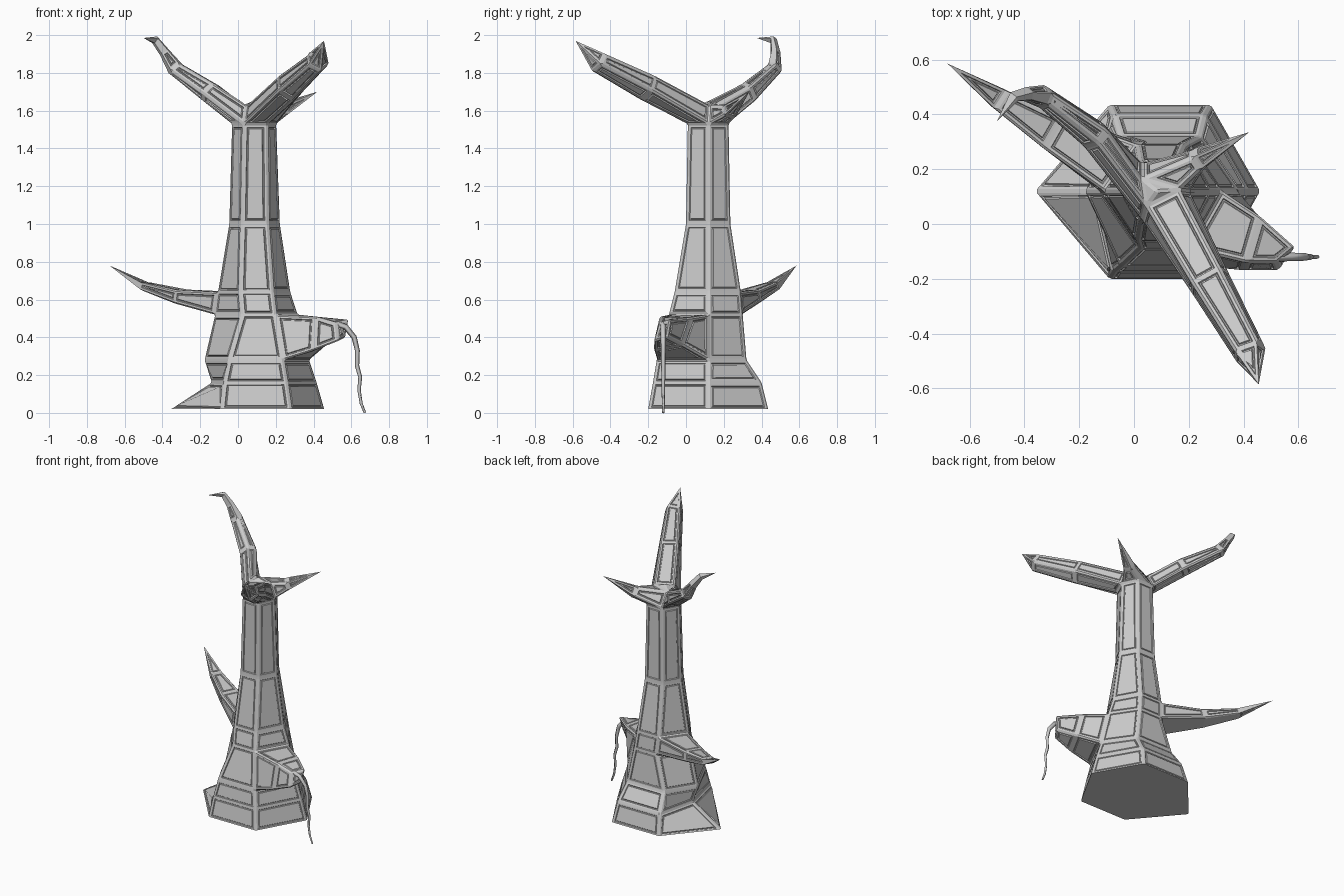
import bpy, bmesh, math
from mathutils import Vector

if "Cube" in bpy.data.objects:
    bpy.data.objects.remove(bpy.data.objects["Cube"])

bm = bmesh.new()
fine = set()          # vertices at thin twig ends, left unbevelled


def bridge(a, b):
    n = len(a)
    for i in range(n):
        bm.faces.new((a[i], a[(i + 1) % n], b[(i + 1) % n], b[i]))


def grow(loop, path):
    """Extrude a limb from a loop of verts along (centre, radius); last entry is the tip."""
    prev = sum((v.co for v in loop), Vector()) / len(loop)
    offs = [v.co - prev for v in loop]
    pts = [Vector(p) for p, r in path]
    for i, (p, r) in enumerate(path[:-1]):
        d = ((pts[i + 1] - pts[i]).normalized() + (pts[i] - prev).normalized()).normalized()
        offs = [(o - d * o.dot(d)).normalized() for o in offs]
        ring = [bm.verts.new(pts[i] + o * r) for o in offs]
        if r < 0.035:
            fine.update(ring)
        bridge(loop, ring)
        loop, prev = ring, pts[i]
    tip = bm.verts.new(pts[-1])
    fine.add(tip)
    for i in range(len(loop)):
        bm.faces.new((loop[i], loop[(i + 1) % len(loop)], tip))


# Trunk: six-sided rings (z, left, mid-left, mid-right, right, front, back)
YM = 0.12
profile = [
    (0.02, -0.36, -0.09, 0.28, 0.46, -0.20, 0.435),
    (0.16, -0.14, -0.075, 0.26, 0.42, -0.175, 0.40),
    (0.28, -0.18, -0.05, 0.24, 0.38, -0.155, 0.32),
    (0.52, -0.125, 0.02, 0.20, 0.32, -0.09, 0.30),
    (0.64, -0.11, 0.01, 0.185, 0.28, -0.06, 0.29),
    (1.00, -0.05, 0.02, 0.16, 0.225, 0.00, 0.235),
    (1.53, -0.035, 0.03, 0.155, 0.205, 0.01, 0.225),
]
rings = []
for z, xl, x1, x2, xr, yf, yb in profile:
    rings.append([bm.verts.new((x, y, z)) for x, y in
                  ((xr, YM), (x2, yb), (x1, yb), (xl, YM), (x1, yf), (x2, yf))])
bm.faces.new(rings[0][::-1])
limb_holes = {(3, 2), (2, 5)}      # faces that limbs grow from
for j in range(len(rings) - 1):
    for k in range(6):
        if (j, k) not in limb_holes:
            m = (k + 1) % 6
            bm.faces.new((rings[j][k], rings[j][m], rings[j + 1][m], rings[j + 1][k]))

# Low left branch
a, b = rings[3], rings[4]
grow([a[2], a[3], b[3], b[2]],
     [((-0.30, 0.335, 0.615), 0.075), ((-0.49, 0.455, 0.67), 0.045), ((-0.68, 0.585, 0.78), 0)])

# Broken stub at front right
a, b = rings[2], rings[3]
loop = [a[5], a[0], b[0], b[5]]
for quad in (((0.40, -0.17, 0.33), (0.47, -0.02, 0.36), (0.46, 0.03, 0.505), (0.41, -0.14, 0.51)),
             ((0.53, -0.17, 0.38), (0.57, -0.10, 0.40), (0.59, -0.085, 0.495), (0.52, -0.14, 0.475))):
    ring = [bm.verts.new(p) for p in quad]
    bridge(loop, ring)
    loop = ring
bm.faces.new(loop)

# Crown: small raised triangle between three top branches
h = rings[-1]
ab, bc, ca = [bm.verts.new(p) for p in
              ((0.045, 0.065, 1.63), (0.03, 0.165, 1.63), (0.165, 0.125, 1.63))]
peak = bm.verts.new((0.085, 0.12, 1.655))
for p, q in ((ab, bc), (bc, ca), (ca, ab)):
    bm.faces.new((p, q, peak))
grow([h[4], h[5], h[0], ca, ab],
     [((0.275, -0.21, 1.73), 0.083), ((0.42, -0.465, 1.86), 0.064), ((0.455, -0.585, 1.97), 0)])
grow([h[2], h[3], h[4], ab, bc],
     [((-0.14, 0.325, 1.69), 0.063), ((-0.33, 0.465, 1.82), 0.045),
      ((-0.39, 0.472, 1.91), 0.028), ((-0.44, 0.462, 1.975), 0.022), ((-0.50, 0.375, 1.985), 0)])
grow([h[0], h[1], h[2], bc, ca],
     [((0.235, 0.235, 1.60), 0.045), ((0.42, 0.335, 1.70), 0)])

# Narrow chamfered strips along the hard edges
bmesh.ops.recalc_face_normals(bm, faces=bm.faces)
edges = [e for e in bm.edges
         if not fine.intersection(e.verts) and e.calc_face_angle(0) > math.radians(5)
         and e.verts[0].co.z + e.verts[1].co.z > 0.05]
bmesh.ops.bevel(bm, geom=edges, offset=0.008, offset_type='OFFSET', segments=1,
                profile=0.5, affect='EDGES', clamp_overlap=False)

# Shallow groove framing every large bark panel
panels = [f for f in bm.faces if f.calc_area() > 0.004
          and f.calc_area() / f.calc_perimeter() > 0.011 and f.normal.z > -0.95]
for thickness, depth in ((0.010, 0.0), (0.003, -0.006), (0.004, 0.0), (0.003, 0.006)):
    bmesh.ops.inset_individual(bm, faces=panels, thickness=thickness, depth=depth,
                               use_even_offset=True)
mesh = bpy.data.meshes.new("tree_trunk")
bm.to_mesh(mesh)
bm.free()
bpy.context.collection.objects.link(bpy.data.objects.new("tree_trunk", mesh))

# Hanging vine on the stub
curve = bpy.data.curves.new("hanging_vine", 'CURVE')
curve.dimensions = '3D'
curve.bevel_depth = 0.013
curve.bevel_resolution = 0
curve.use_fill_caps = True
path = [(0.52, 0.47), (0.57, 0.455), (0.615, 0.40), (0.632, 0.33), (0.63, 0.25),
        (0.647, 0.19), (0.641, 0.12), (0.652, 0.05), (0.672, 0.0)]
sp = curve.splines.new('POLY')
sp.points.add(len(path) - 1)
for i, (x, z) in enumerate(path):
    sp.points[i].co = (x, -0.12, z, 1)
    sp.points[i].radius = 1.3 - 0.1 * i
bpy.context.collection.objects.link(bpy.data.objects.new("hanging_vine", curve))
